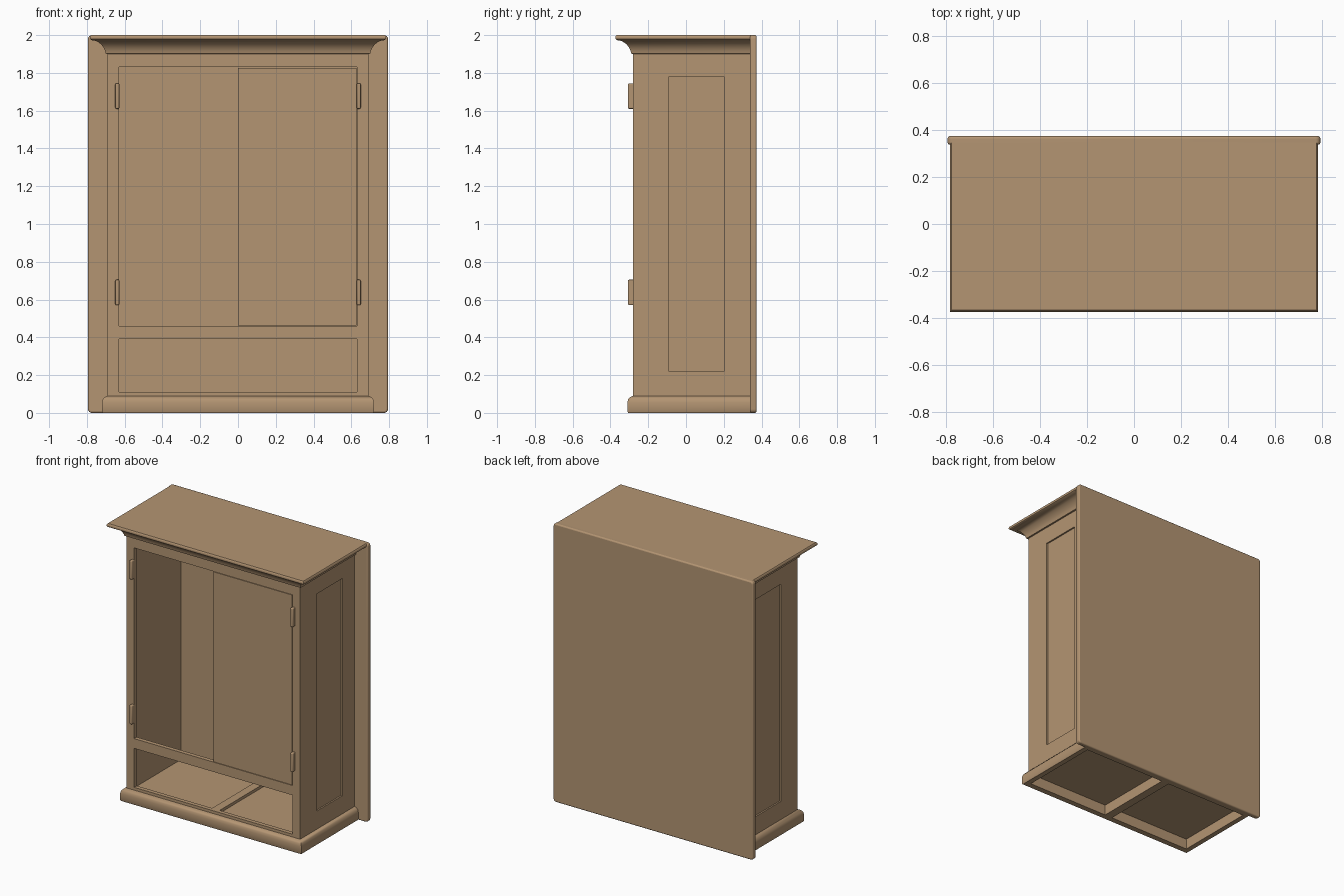
import bpy, bmesh
from mathutils import Vector

cube = bpy.data.objects.get("Cube")
if cube:
    bpy.data.objects.remove(cube, do_unlink=True)

wood = bpy.data.materials.new("tan wood")
wood.use_nodes = True
TAN = (0.455, 0.3, 0.17, 1)
wood.diffuse_color = TAN
wood.node_tree.nodes["Principled BSDF"].inputs["Base Color"].default_value = TAN


def finish(name, bm, bevel=0, smooth=False):
    bmesh.ops.recalc_face_normals(bm, faces=bm.faces)
    mesh = bpy.data.meshes.new(name)
    bm.to_mesh(mesh)
    bm.free()
    mesh.materials.append(wood)
    obj = bpy.data.objects.new(name, mesh)
    bpy.context.collection.objects.link(obj)
    if bevel:
        mod = obj.modifiers.new("Bevel", "BEVEL")
        mod.width, mod.segments = bevel, 3
    if smooth:
        bpy.ops.object.select_all(action="DESELECT")
        obj.select_set(True)
        bpy.context.view_layer.objects.active = obj
        bpy.ops.object.shade_smooth_by_angle(angle=0.6)
    return obj


def lattice(name, axis, lo, hi, us, vs, holes=(), bevel=0, corner=0):
    """Flat board across an axis, split at us and vs, with some cells left open."""
    bm = bmesh.new()

    def point(u, v):
        co = [u, v]
        co.insert(axis, lo)
        return bm.verts.new(co)

    grid = [[point(u, v) for v in vs] for u in us]
    for i in range(len(us) - 1):
        for j in range(len(vs) - 1):
            if (i, j) not in holes:
                bm.faces.new((grid[i][j], grid[i + 1][j],
                              grid[i + 1][j + 1], grid[i][j + 1]))
    res = bmesh.ops.extrude_face_region(bm, geom=bm.faces[:], use_keep_orig=True)
    move = Vector((0, 0, 0))
    move[axis] = hi - lo
    bmesh.ops.translate(bm, vec=move,
                        verts=[g for g in res["geom"] if isinstance(g, bmesh.types.BMVert)])
    if corner:
        through = [e for e in bm.edges
                   if abs(e.verts[0].co[axis] - e.verts[1].co[axis]) > 1e-4]
        bmesh.ops.bevel(bm, geom=through, offset=corner, segments=4,
                        profile=0.5, affect="EDGES")
    return finish(name, bm, bevel, bevel > 0)


def box(name, x, y, z, bevel=0):
    return lattice(name, 2, z[0], z[1], x, y, bevel=bevel)


def moulding(name, profile, cap):
    """Mitred moulding round the front and sides; profile is (outset, height)."""
    bm = bmesh.new()
    rings = []
    for out, z in profile:
        x, y = HALF + out, FRONT - out
        rings.append([bm.verts.new(c) for c in
                      ((-x, BACK, z), (-x, y, z), (x, y, z), (x, BACK, z))])
    for a, b in zip(rings, rings[1:]):
        for i in range(4 if cap else 3):
            j = (i + 1) % 4
            bm.faces.new((a[i], a[j], b[j], b[i]))
    if cap:
        bm.faces.new(rings[0])
        bm.faces.new(rings[-1])
    return finish(name, bm, smooth=True)


HALF, FRONT, BACK = 0.69, -0.28, 0.355   # carcass extents
INNER, OPEN = 0.65, 0.63                 # inside wall, opening half width
FLOOR = 0.075                            # underside of the floor boards
GAP = 0.003                              # clearance round the door

# Front frame with door opening and lower shelf opening
lattice("front_frame", 1, FRONT, -0.25, (-HALF, -OPEN, OPEN, HALF),
        (FLOOR, 0.11, 0.39, 0.46, 1.83, 1.91), {(1, 1), (1, 3)})

# Sides with sunken panels, and hinges
for s, side in ((1, "left"), (-1, "right")):
    lattice(side + "_side_frame", 0, s * INNER, s * HALF, (-0.25, -0.09, 0.2, BACK),
            (FLOOR, 0.22, 1.78, 1.91), {(1, 1)})
    box(side + "_side_panel", sorted((s * INNER, s * 0.679)), (-0.1, 0.21), (0.21, 1.79))
    for level, z in (("lower", 0.57), ("upper", 1.61)):
        box(f"{side}_{level}_hinge", sorted((s * 0.628, s * 0.65)),
            (-0.307, -0.27), (z, z + 0.135), bevel=0.006)

# Single remaining door, flush in its opening
box("left_door", (0, OPEN - GAP), (FRONT, -0.255), (0.46 + GAP, 1.83 - GAP))

# Back board and wide backing plate with rounded corners
box("inner_back", (-INNER, INNER), (0.28, BACK), (FLOOR, 1.91))
lattice("backing_plate", 1, 0.338, 0.374, (-0.794, 0.794), (0, 2),
        bevel=0.009, corner=0.02)

# Hollow base: thin rim, centre bar and the floor boards above it
lattice("base_rim", 2, 0, FLOOR + 0.01, (-0.7, -0.68, 0.68, 0.7),
        (-0.29, -0.265, 0.325, BACK), {(1, 1)})
box("base_centre_bar", (-0.03, 0.03), (-0.27, 0.33), (0, 0.11))
box("floor_boards", (-0.685, 0.685), (-0.27, 0.33), (FLOOR, 0.09))

# Base moulding and crown
moulding("base_moulding", ((0, 0), (0.026, 0), (0.03, 0.006), (0.03, 0.055),
                           (0.026, 0.072), (0.016, 0.084), (0, 0.09)), False)
moulding("crown", ((0, 1.9), (0.01, 1.902), (0.013, 1.915), (0.02, 1.932), (0.035, 1.952),
                   (0.055, 1.966), (0.07, 1.971), (0.084, 1.973), (0.092, 1.979),
                   (0.094, 1.987), (0.092, 1.995), (0.087, 2.0)), True)
